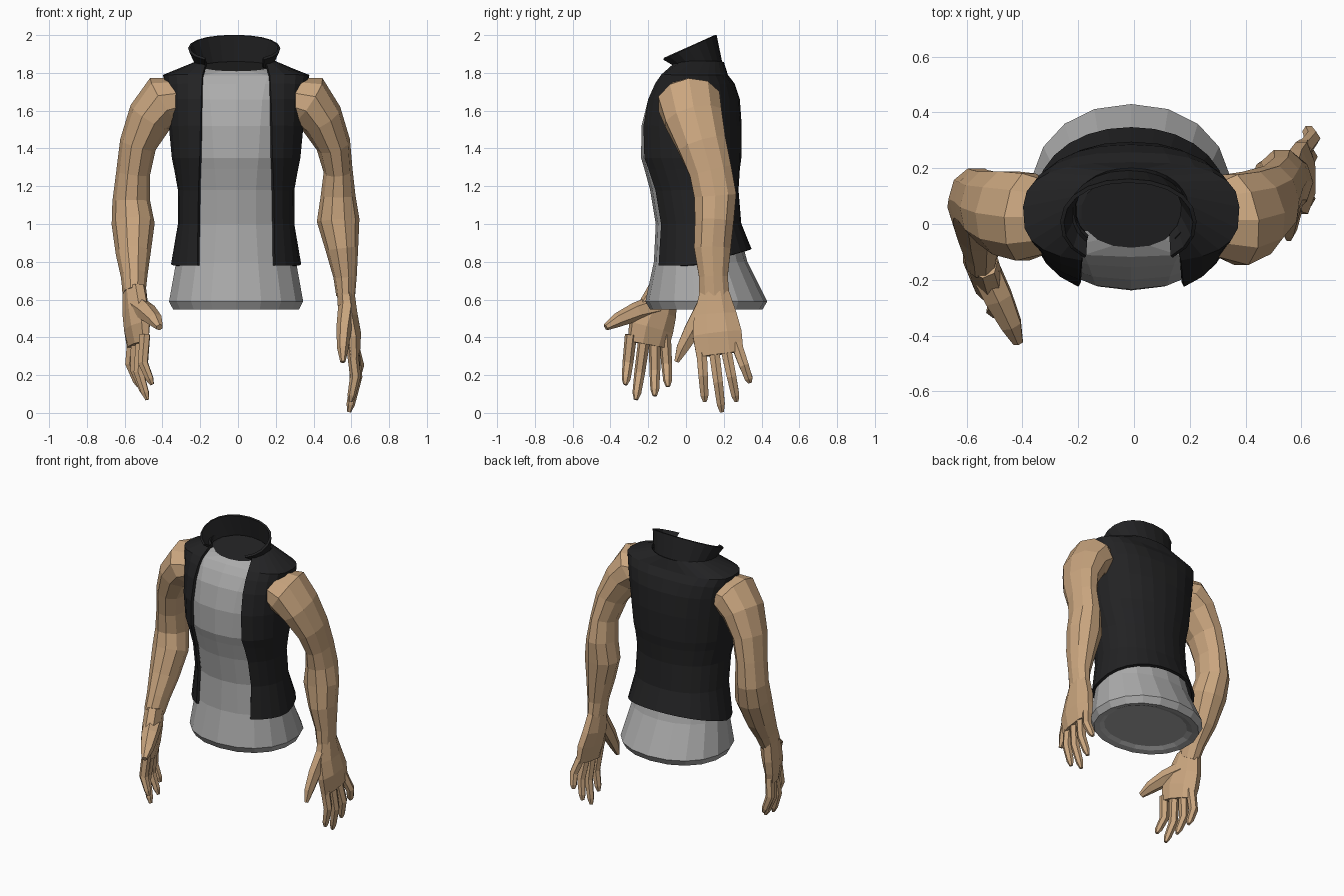
import bpy, bmesh, math
from mathutils import Vector


def material(name, rgb):
    m = bpy.data.materials.new(name)
    m.diffuse_color = (*rgb, 1)
    return m


SKIN = material("tan skin", (0.59, 0.38, 0.212))
CLOTH = material("grey cloth", (0.41, 0.41, 0.41))
BLACK = material("black fabric", (0.016, 0.016, 0.017))


def loft(name, rings, mats, closed=True, thickness=0):
    """Skin a list of equal-length point rings."""
    bm = bmesh.new()
    rows = [[bm.verts.new(p) for p in r] for r in rings]
    n = len(rows[0])
    for a, b in zip(rows, rows[1:]):
        for i in range(n if closed else n - 1):
            j = (i + 1) % n
            bm.faces.new((a[i], a[j], b[j], b[i]))
    if closed:
        bm.faces.new(rows[0][::-1])
        bm.faces.new(rows[-1]).material_index = len(mats) - 1
    bmesh.ops.recalc_face_normals(bm, faces=bm.faces)
    me = bpy.data.meshes.new(name)
    bm.to_mesh(me)
    bm.free()
    for m in mats:
        me.materials.append(m)
    ob = bpy.data.objects.new(name, me)
    bpy.context.collection.objects.link(ob)
    if thickness:
        mod = ob.modifiers.new("thickness", "SOLIDIFY")
        mod.thickness = thickness
        mod.offset = 0
    return ob


def body_ring(z, xr, yf, yb, p=0.93, n=18, gap=0, grow=0, tilt=0, xc=-0.01):
    """Rounded cross-section (smaller p is boxier), open at the front by half-width gap."""
    def bend(v):
        return math.copysign(abs(v) ** p, v)
    xr, yf, yb = xr + grow, yf - grow, yb + grow
    yc, yr = (yf + yb) / 2, (yb - yf) / 2
    a0 = math.asin((gap / xr) ** (1 / p)) if gap else 0
    pts = []
    for i in range(n):
        t = a0 + (2 * math.pi - 2 * a0) * i / (n - 1 if gap else n)
        y = yc - yr * bend(math.cos(t))
        pts.append((xc + xr * bend(math.sin(t)), y, z + tilt * max(0, y - 0.05)))
    return pts


# Torso profile: height, half width, front y, back y, roundness
torso = [
    (0.80, 0.322, -0.17, 0.325, 0.95),
    (1.00, 0.285, -0.16, 0.270, 0.93),
    (1.18, 0.285, -0.19, 0.255, 0.93),
    (1.29, 0.305, -0.22, 0.262, 0.93),
    (1.35, 0.318, -0.238, 0.27, 0.92),
    (1.52, 0.335, -0.235, 0.272, 0.9),
    (1.66, 0.345, -0.20, 0.262, 0.85),
    (1.74, 0.355, -0.155, 0.235, 0.78),
    (1.785, 0.366, -0.118, 0.20, 0.72),
    (1.855, 0.19, -0.075, 0.178, 0.93),
]

# Shirt with a turned-under hem and a dark neck opening dipping at the front
hem = [
    (0.57, 0.27, -0.13, 0.33),
    (0.555, 0.30, -0.155, 0.365),
    (0.547, 0.338, -0.19, 0.405),
    (0.59, 0.36, -0.215, 0.43),
]
neck = [(x, y, 1.81 + 0.2 * (y + 0.08)) for x, y, z in body_ring(0, 0.18, -0.085, 0.17)]
shirt = loft("shirt", [body_ring(*r) for r in hem + torso[:-1]] + [neck], [CLOTH, BLACK])
for f in shirt.data.polygons:
    if f.center.z > 1.775 and f.center.y > -0.05:
        f.material_index = 1

# Open sleeveless vest over the shirt
vest = []
for k, r in enumerate(torso):
    gap = 0.20 - 0.003 * k if k < 9 else 0.155
    vest.append(body_ring(*((0.78,) + r[1:] if k == 0 else r), n=23, gap=gap, grow=0.014,
                          tilt=0.29 if k == 0 else 0))
loft("vest", vest, [BLACK], closed=False, thickness=0.018)

# Flared stand-up collar, open at the front and rising to the back
low = body_ring(1.83, 0.195, -0.085, 0.19, n=17, gap=0.15, xc=-0.02)
top = body_ring(0, 0.238, -0.15, 0.155, n=17, gap=0.155, xc=-0.02)
top = [(x, y, 1.87 + 0.13 * (y + 0.13) / 0.285) for x, y, z in top]
loft("collar", [low, top], [BLACK], closed=False, thickness=0.014)


def limb(name, path, wide=(0, 1, 0), sides=10):
    """Tube through (x, y, z, radius along wide, radius across) stations."""
    pts = [Vector(p[:3]) for p in path]
    rings = []
    for i, p in enumerate(path):
        t = (pts[min(i + 1, len(pts) - 1)] - pts[max(i - 1, 0)]).normalized()
        u = Vector(wide)
        u = (u - t * u.dot(t)).normalized()
        v = t.cross(u)
        rings.append([pts[i] + u * p[3] * math.cos(a) + v * p[4] * math.sin(a)
                      for a in (2 * math.pi * (k + 0.5) / sides for k in range(sides))])
    loft(name, rings, [SKIN])


def fingers(side, wide, bulge, digits):
    """Tapered fingers with a bent middle knuckle."""
    for name, base, tip in digits:
        b, t = Vector(base), Vector(tip)
        mid = b.lerp(t, 0.5) + Vector((bulge, 0, 0))
        start = b + (b - mid) * 0.3
        limb(f"{side}_{name}_finger",
             [(*start, .033, .03), (*mid, .029, .029), (*mid.lerp(t, .75), .024, .022),
              (*t, .012, .011)], wide, 6)


# Left arm (+x), hanging slightly back
limb("left_arm", [
    (.30, .015, 1.655, .14, .12), (.365, .015, 1.65, .172, .147), (.44, .04, 1.56, .16, .118),
    (.505, .085, 1.42, .135, .092), (.53, .13, 1.28, .118, .077), (.53, .155, 1.15, .117, .092),
    (.53, .15, 1.02, .108, .113), (.55, .14, .87, .102, .087), (.567, .145, .72, .08, .062),
    (.57, .15, .62, .084, .05)])
limb("left_palm", [
    (.57, .15, .64, .084, .05), (.582, .155, .52, .122, .055), (.602, .165, .42, .14, .053),
    (.612, .18, .31, .135, .036)], sides=8)
fingers("left", (0, 1, 0), 0.022, [
    ("index", (.605, .082, .33), (.595, .10, .06)),
    ("middle", (.612, .15, .32), (.588, .19, .005)),
    ("ring", (.615, .215, .32), (.60, .268, .06)),
    ("little", (.615, .275, .34), (.62, .34, .16))])
limb("left_thumb", [
    (.575, .10, .56, .055, .045), (.56, .035, .44, .05, .04), (.555, -.02, .34, .036, .03),
    (.555, -.05, .27, .014, .014)], sides=6)

# Right arm (-x), forearm swung forward
limb("right_arm", [
    (-.32, .025, 1.655, .14, .12), (-.388, .025, 1.648, .165, .147),
    (-.465, .04, 1.565, .158, .122),
    (-.53, .06, 1.42, .135, .098), (-.555, .08, 1.27, .12, .09), (-.565, .09, 1.12, .115, .1),
    (-.555, .06, 1.0, .115, .114), (-.555, -.01, .84, .102, .092), (-.55, -.08, .72, .085, .07),
    (-.55, -.125, .63, .078, .06)])
aim = (.38, -.92, 0)
limb("right_palm", [
    (-.55, -.12, .66, .08, .06), (-.543, -.155, .54, .115, .062), (-.535, -.185, .45, .13, .058),
    (-.53, -.20, .36, .122, .04)], aim, 8)
fingers("right", aim, -0.028, [
    ("index", (-.495, -.295, .38), (-.455, -.32, .15)),
    ("middle", (-.515, -.225, .36), (-.48, -.265, .07)),
    ("ring", (-.54, -.165, .36), (-.49, -.165, .09)),
    ("little", (-.56, -.11, .38), (-.525, -.095, .14))])
limb("right_thumb", [
    (-.535, -.16, .565, .06, .06), (-.485, -.265, .535, .056, .05), (-.44, -.36, .492, .042, .038),
    (-.415, -.425, .453, .02, .018)], (1, 0, 0), 6)
